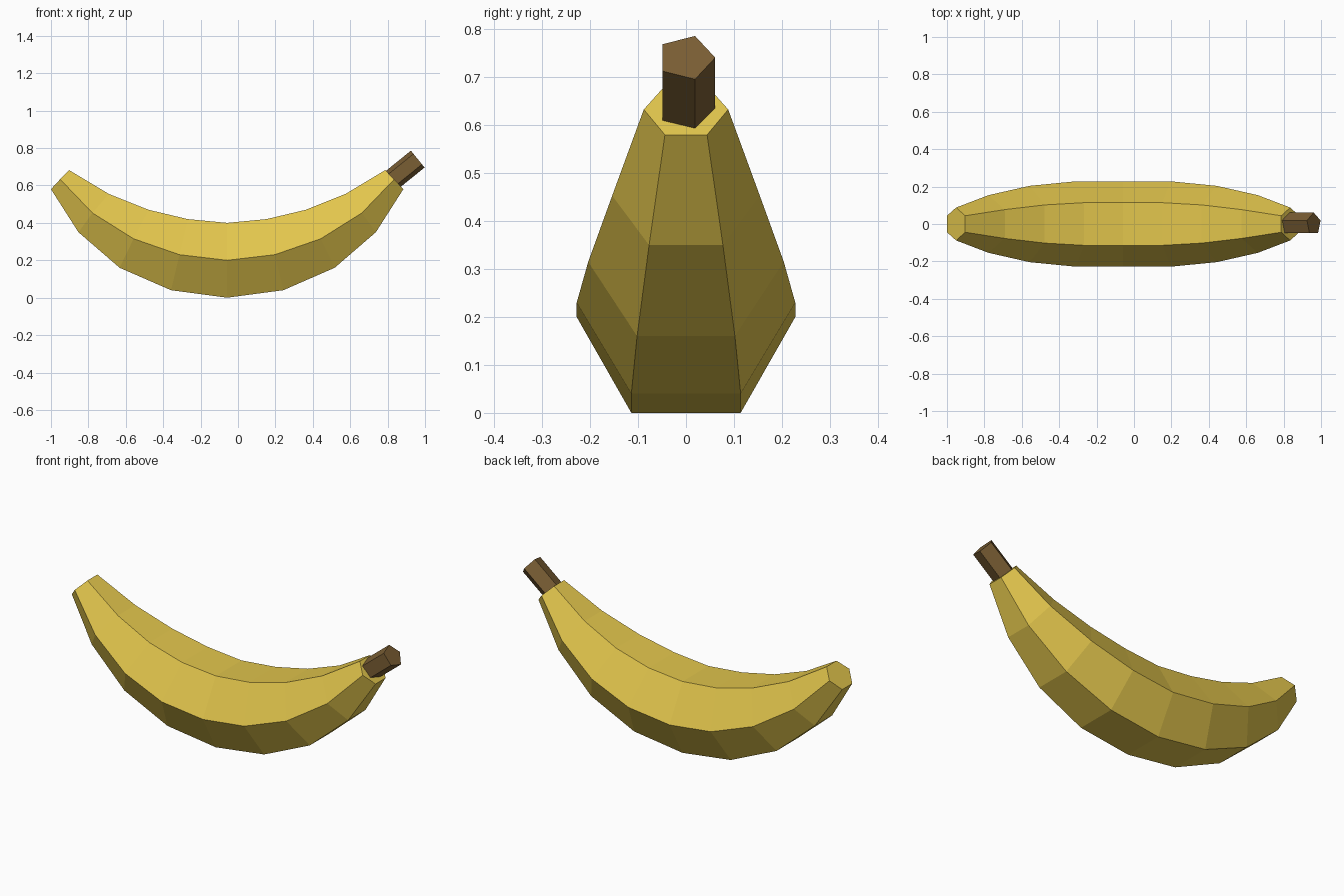
import bpy, bmesh, math
from mathutils import Vector

cube = bpy.data.objects.get("Cube")
if cube:
    bpy.data.objects.remove(cube, do_unlink=True)


def material(name, colour):
    mat = bpy.data.materials.new(name)
    mat.use_nodes = True
    mat.diffuse_color = (*colour, 1)
    bsdf = next(n for n in mat.node_tree.nodes if n.type == 'BSDF_PRINCIPLED')
    bsdf.inputs["Base Color"].default_value = (*colour, 1)
    return mat


def loft(name, rings, mat):
    """Skin a list of point rings and cap both ends."""
    bm = bmesh.new()
    loops = [[bm.verts.new(p) for p in ring] for ring in rings]
    for a, b in zip(loops, loops[1:]):
        for i in range(len(a)):
            j = (i + 1) % len(a)
            bm.faces.new((a[i], a[j], b[j], b[i]))
    bm.faces.new(loops[0])
    bm.faces.new(loops[-1])
    bmesh.ops.recalc_face_normals(bm, faces=bm.faces)
    mesh = bpy.data.meshes.new(name)
    bm.to_mesh(mesh)
    bm.free()
    mesh.materials.append(mat)
    obj = bpy.data.objects.new(name, mesh)
    bpy.context.collection.objects.link(obj)
    return obj


yellow = material("banana yellow", (0.76, 0.56, 0.073))
brown = material("stem brown", (0.195, 0.112, 0.034))

# Half profile from the middle outwards: belly, side ridge and inner curve (x, z), half width
MID_X = -0.058
half = [
    ((0.0, 0.0), (0.0, 0.2), (0.0, 0.4), 0.228),
    ((0.3, 0.04), (0.255, 0.23), (0.21, 0.42), 0.228),
    ((0.575, 0.16), (0.5, 0.315), (0.42, 0.47), 0.204),
    ((0.795, 0.35), (0.72, 0.453), (0.633, 0.555), 0.154),
    ((0.942, 0.58), (0.893, 0.633), (0.845, 0.682), 0.088),
]


def fruit_ring(station, side):
    belly, ridge, inner, w = station
    corners = [(belly, -w / 2), (belly, w / 2), (ridge, w),
               (inner, w / 2), (inner, -w / 2), (ridge, -w)]
    return [(MID_X + side * p[0], y, p[1]) for p, y in corners]


# Curved six-sided fruit, mirrored about its middle
loft("banana_body",
     [fruit_ring(s, -1) for s in reversed(half)] + [fruit_ring(s, 1) for s in half[1:]],
     yellow)

# Five-sided stem running out of the end cap
axis = Vector((0.78, 0, 0.63)).normalized()
across = Vector((axis.z, 0, -axis.x))
tip = Vector((0.961, 0, 0.741))


def stem_ring(centre, radius=0.061):
    angles = [math.tau * i / 5 for i in range(5)]
    return [centre + radius * (math.cos(a) * Vector((0, 1, 0)) + math.sin(a) * across)
            for a in angles]


loft("stem", [stem_ring(tip - axis * 0.17), stem_ring(tip)], brown)
